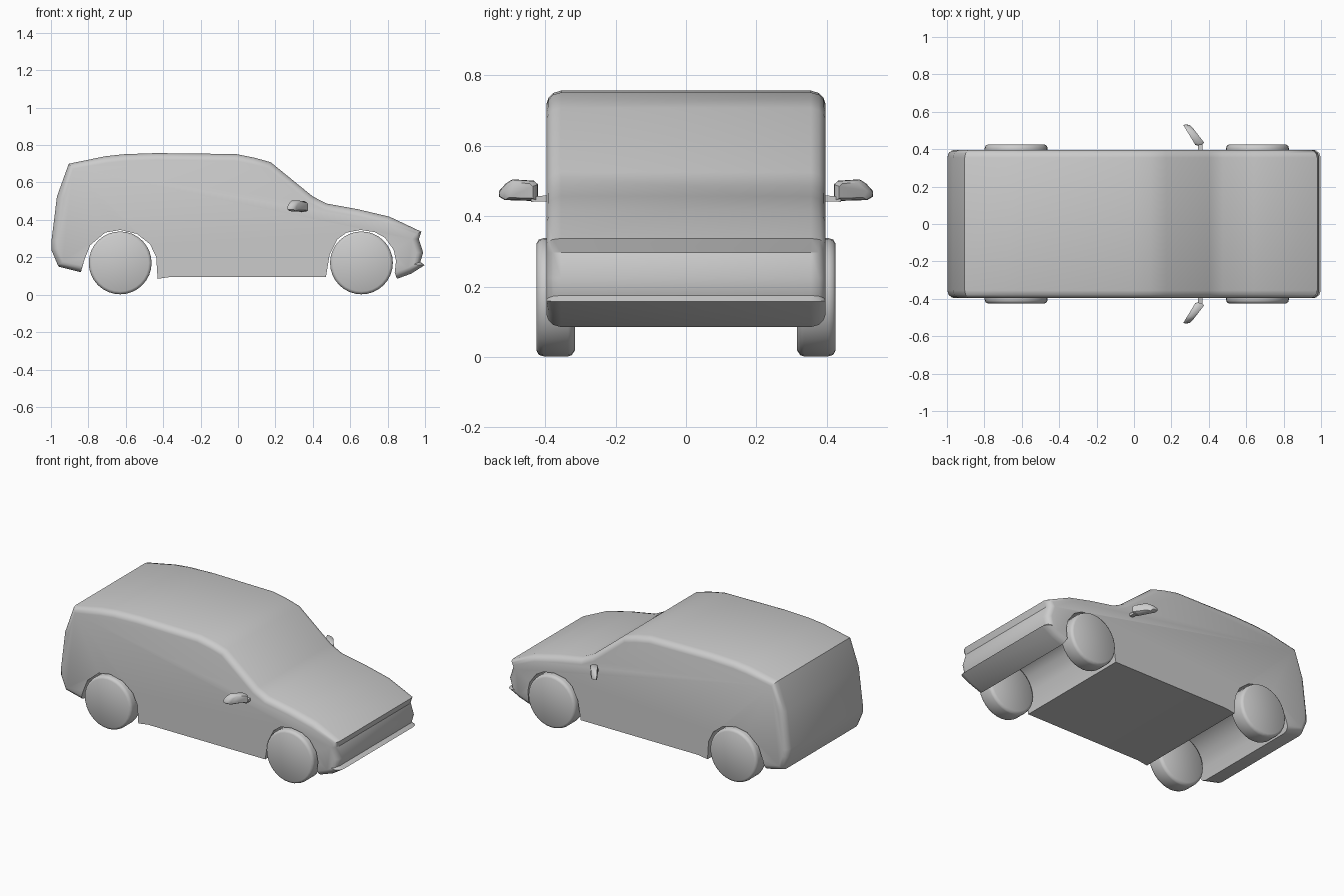
import bpy, bmesh, math
from mathutils import Vector

if "Cube" in bpy.data.objects:
    bpy.data.objects.remove(bpy.data.objects["Cube"])


def make_object(name, bm, angle=30):
    bmesh.ops.recalc_face_normals(bm, faces=bm.faces[:])
    mesh = bpy.data.meshes.new(name)
    bm.to_mesh(mesh)
    bm.free()
    ob = bpy.data.objects.new(name, mesh)
    bpy.context.collection.objects.link(ob)
    bpy.ops.object.select_all(action='DESELECT')
    ob.select_set(True)
    bpy.context.view_layer.objects.active = ob
    bpy.ops.object.shade_smooth_by_angle(angle=math.radians(angle))
    return ob


def loft(bm, rings):
    rows = [[bm.verts.new(p) for p in ring] for ring in rings]
    n = len(rows[0])
    for a, b in zip(rows, rows[1:]):
        for i in range(n):
            j = (i + 1) % n
            bm.faces.new((a[i], a[j], b[j], b[i]))
    bm.faces.new(rows[0])
    bm.faces.new(rows[-1])


def inset(points, d):
    # inward offset of an open clockwise outline
    out = []
    for i, p in enumerate(points):
        n = Vector((0, 0))
        for a, b in ((i - 1, i), (i, i + 1)):
            if a >= 0 and b < len(points):
                e = (Vector(points[b]) - Vector(points[a])).normalized()
                n += Vector((e.y, -e.x))
        n.normalize()
        out.append((p[0] + n.x * d, p[1] + n.y * d))
    return out


# body side outline: tail, roof, bonnet, nose
outer = [(-.84, .12), (-.96, .15), (-.998, .24), (-.997, .29), (-.968, .525), (-.905, .70),
         (-.71, .74), (-.61, .751), (-.44, .757), (-.01, .752), (.09, .732), (.175, .708),
         (.40, .525), (.475, .487), (.64, .457), (.81, .417), (.98, .337), (.967, .297),
         (.99, .225), (.975, .175), (.998, .158), (.925, .112), (.85, .085)]
# wheel arches and sill
under = [(.845, .18), (.832, .24), (.785, .305), (.73, .335), (.655, .346), (.58, .332),
         (.53, .295), (.49, .215), (.47, .095), (-.36, .095), (-.43, .085), (-.437, .20),
         (-.47, .27), (-.54, .325), (-.63, .346), (-.71, .332), (-.79, .265), (-.82, .19)]

# body with rounded outer shoulders
half = [(.355, 0), (.378, .007), (.391, .021), (.396, .036)]
sections = [(-y, d) for y, d in reversed(half)] + half
bm = bmesh.new()
loft(bm, [[(x, y, z) for x, z in inset(outer, d) + under] for y, d in sections])
make_object("car_body", bm, 35)

# wheels, lathed from a tyre cross-section
tyre = [(.315, .15), (.325, .165), (.335, .168), (.405, .168), (.418, .164), (.425, .152)]
for end, cx in (("front", .66), ("rear", -.63)):
    for side, s in (("right", -1), ("left", 1)):
        bm = bmesh.new()
        loft(bm, [[(cx + r * math.cos(k * math.tau / 32), s * y, .17 + r * math.sin(k * math.tau / 32))
                   for k in range(32)] for y, r in tyre])
        make_object(f"{end}_{side}_wheel", bm, 50)

# door mirrors: swept-back housing plus stalk
housing = [(.42, .443), (.515, .446), (.532, .456), (.531, .472), (.512, .493),
           (.493, .505), (.432, .501), (.42, .49)]
stalk = [(.38, .443), (.44, .441), (.44, .455), (.38, .461)]
for side, s in (("right", -1), ("left", 1)):
    bm = bmesh.new()
    rings = []
    for dx, k in ((-.022, .93), (-.012, 1), (.012, .96), (.026, .72)):
        rings.append([(.349 - .56 * (y - .42) + dx, s * (.475 + (y - .475) * k), .472 + (z - .472) * k)
                      for y, z in housing])
    loft(bm, rings)
    make_object(f"{side}_mirror", bm, 40)
    bm = bmesh.new()
    loft(bm, [[(x, s * y, z) for y, z in stalk] for x in (.342, .366)])
    make_object(f"{side}_mirror_stalk", bm)
